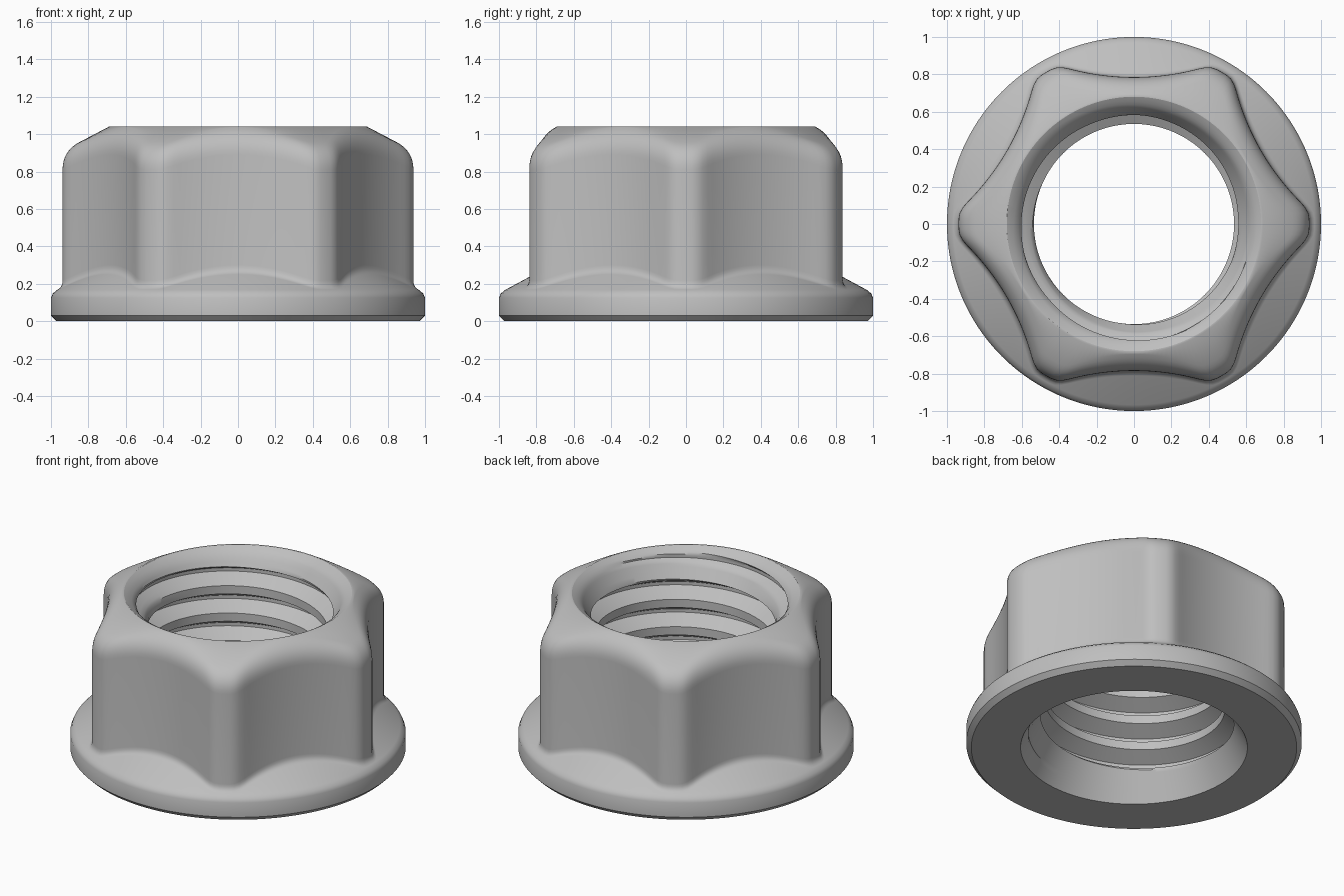
import bpy, bmesh
from math import sin, cos, pi, radians, sqrt

if "Cube" in bpy.data.objects:
    bpy.data.objects.remove(bpy.data.objects["Cube"])

SEGMENTS = 192
HEIGHT = 1.04
PITCH = 0.18
MINOR, MAJOR = 0.535, 0.63

steel = bpy.data.materials.new("grey_steel")
steel.use_nodes = True
colour = (0.52, 0.52, 0.52, 1)
steel.diffuse_color = colour
steel.node_tree.nodes["Principled BSDF"].inputs["Base Color"].default_value = colour


def swept(name, profile):
    """Skin a profile of (radius, z) that varies with the angle."""
    bm = bmesh.new()
    columns = []
    for j in range(SEGMENTS + 1):
        a = 2 * pi * j / SEGMENTS
        columns.append([bm.verts.new((r * cos(a), r * sin(a), z)) for r, z in profile(a)])
    for c, d in zip(columns, columns[1:]):
        for i in range(len(c) - 1):
            bm.faces.new((c[i], d[i], d[i + 1], c[i + 1]))
    bmesh.ops.remove_doubles(bm, verts=bm.verts, dist=0.0002)
    bmesh.ops.dissolve_degenerate(bm, edges=bm.edges, dist=0.0002)
    mesh = bpy.data.meshes.new(name)
    bm.to_mesh(mesh)
    bm.free()
    mesh.materials.append(steel)
    ob = bpy.data.objects.new(name, mesh)
    bpy.context.collection.objects.link(ob)
    bpy.ops.object.select_all(action='DESELECT')
    ob.select_set(True)
    bpy.context.view_layer.objects.active = ob
    bpy.ops.object.shade_smooth_by_angle(angle=radians(32))
    return ob


# Six hollow sides with rounded corners
def hex_radius(a):
    phi = (a % (pi / 3)) - pi / 6
    q, c = 0.38 * sin(phi) ** 2, cos(phi)
    side = 2 * 0.785 / (c + sqrt(max(c * c - 4 * q * 0.785, 0)))
    corner, k = 0.938, 0.04
    h = max(k - abs(side - corner), 0) / k
    return min(side, corner) - h * h * k / 4


def flange_z(r):
    return 0.168 + (0.965 - r) * 0.54


def cone_z(r):
    return HEIGHT - (r - 0.69) * 0.525


# Flange, walls and top chamfer, from the underside up to the rim
def body_profile(a):
    R = hex_radius(a)
    pts = [(0.676, 0), (0.97, 0), (1, 0.03), (1, 0.125), (0.99, 0.148), (0.967, 0.167)]
    for t in (0, 0.25, 0.5, 0.75, 1):
        r = R + 0.027 * (1 - t) ** 2
        z = (1 - t) ** 2 * flange_z(R + 0.027) + 2 * t * (1 - t) * flange_z(R)
        pts.append((r, z + t * t * (flange_z(R) + 0.035)))
    end = max(R - 0.09, 0.695)
    for i in range(9):
        t = i / 8
        u, v, w = (1 - t) ** 2, 2 * t * (1 - t), t * t
        pts.append(((u + v) * R + w * end,
                    u * (cone_z(R) - 0.1) + v * cone_z(R) + w * cone_z(end)))
    return pts + [(0.69, HEIGHT), (0.68, HEIGHT)]


# Countersinks at both ends of the bore
def countersink(z):
    d = HEIGHT - z
    top = 0.648 - 0.6 * d + 0.032 * max(1 - d / 0.05, 0) ** 2
    return max(top, 0.676 - 0.54 * z)


# One thread turn: crest, flank, root, flank
def thread_radius(t):
    crest, flank = 0.3, 0.29
    if t < crest:
        return MINOR
    if t < crest + flank:
        return MINOR + (MAJOR - MINOR) * (t - crest) / flank
    if t < 1 - flank:
        return MAJOR
    return MINOR + (MAJOR - MINOR) * (1 - t) / flank


STEPS = [0, 0.15, 0.3, 0.37, 0.445, 0.52, 0.59, 0.65, 0.71, 0.78, 0.855, 0.93]


# Helical bore, from the rim down to the underside
def bore_profile(a):
    pts = [(countersink(HEIGHT), HEIGHT)]
    for turn in range(7, -3, -1):
        for t in reversed(STEPS):
            z = (turn + t + a / (2 * pi)) * PITCH
            z = min(max(z, 0), HEIGHT)
            pts.append((max(thread_radius(t), countersink(z)), z))
    # Ends beyond the nut collapse onto its rims
    pts = [(countersink(z), z) if z in (0, HEIGHT) else (r, z) for r, z in pts]
    return pts + [(countersink(0), 0)]


swept("flanged_nut_body", body_profile)
swept("threaded_bore", bore_profile)
